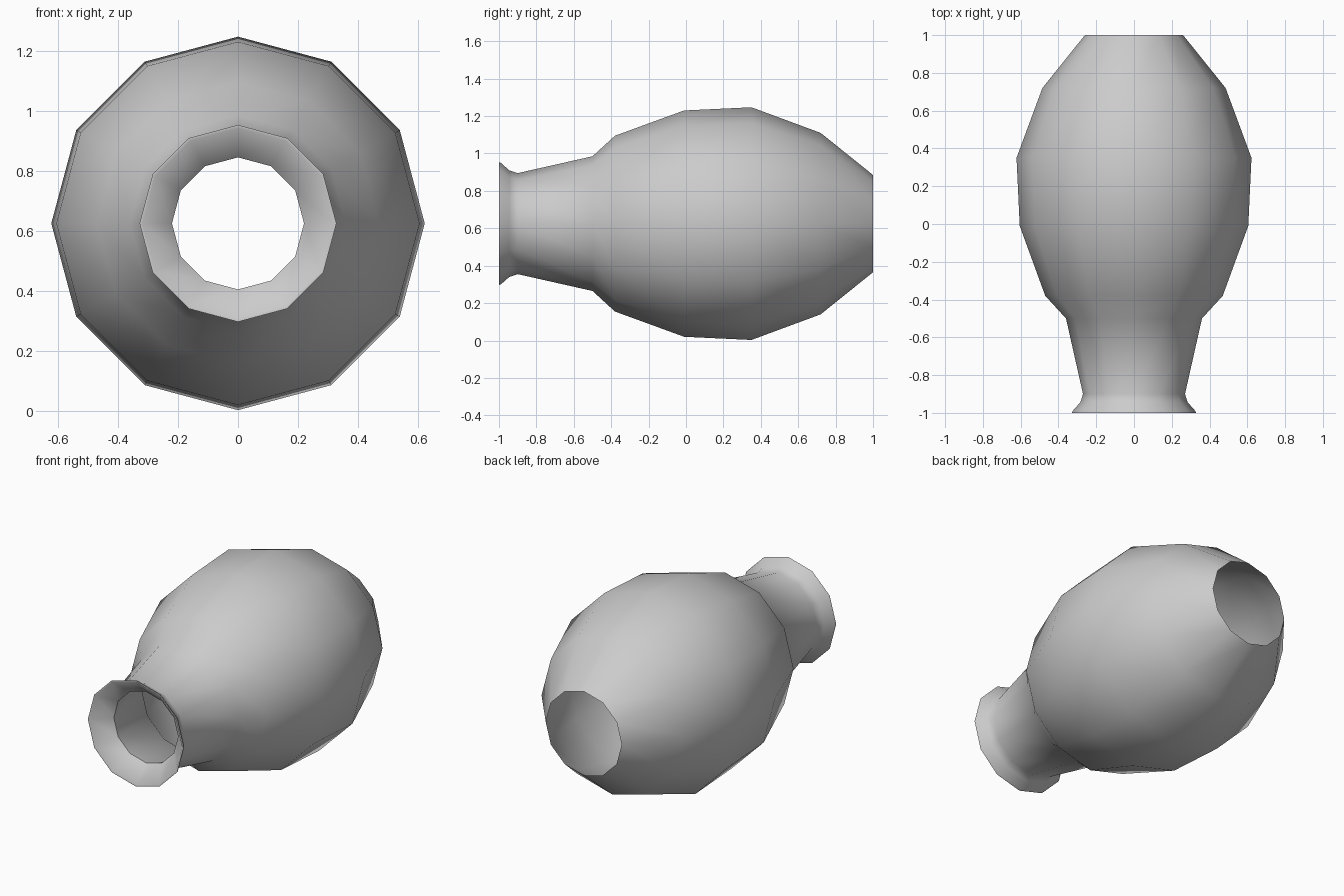
import bpy
import bmesh
from math import sin, cos, tau, radians

cube = bpy.data.objects.get("Cube")
if cube:
    bpy.data.objects.remove(cube, do_unlink=True)

SIDES = 12
AXIS_HEIGHT = 0.625

# Profile as (position along y, radius)
outer = [(-1, .318), (-1, .328), (-.99, .325), (-.945, .285), (-.9, .27),
         (-.5, .36), (-.38, .47), (-.01, .605), (.35, .622), (.72, .485), (1, .26)]
inner = [(.71, .45), (.35, .58), (-.01, .565), (-.36, .43), (-.5, .31), (-.9, .22)]

clay = bpy.data.materials.new("grey clay")
clay.use_nodes = True
colour = (.6, .6, .6, 1)
clay.diffuse_color = colour
clay.node_tree.nodes["Principled BSDF"].inputs["Base Color"].default_value = colour


def lathe(name, profile, material):
    """Spin a closed profile around the horizontal axis."""
    bm = bmesh.new()
    rings = []
    for y, r in profile:
        rings.append([bm.verts.new((r * sin(tau * i / SIDES), y,
                                    AXIS_HEIGHT + r * cos(tau * i / SIDES)))
                      for i in range(SIDES)])
    for a, b in zip(rings, rings[1:] + rings[:1]):
        for i in range(SIDES):
            j = (i + 1) % SIDES
            bm.faces.new((a[i], a[j], b[j], b[i]))
    bmesh.ops.recalc_face_normals(bm, faces=bm.faces)
    mesh = bpy.data.meshes.new(name)
    bm.to_mesh(mesh)
    bm.free()
    mesh.materials.append(material)
    obj = bpy.data.objects.new(name, mesh)
    bpy.context.collection.objects.link(obj)
    return obj


# Hollow vase lying on its side: flared lip, neck, belly, open base
vase = lathe("vase_body", outer + inner, clay)
bpy.ops.object.select_all(action='DESELECT')
vase.select_set(True)
bpy.context.view_layer.objects.active = vase
bpy.ops.object.shade_smooth_by_angle(angle=radians(50))
